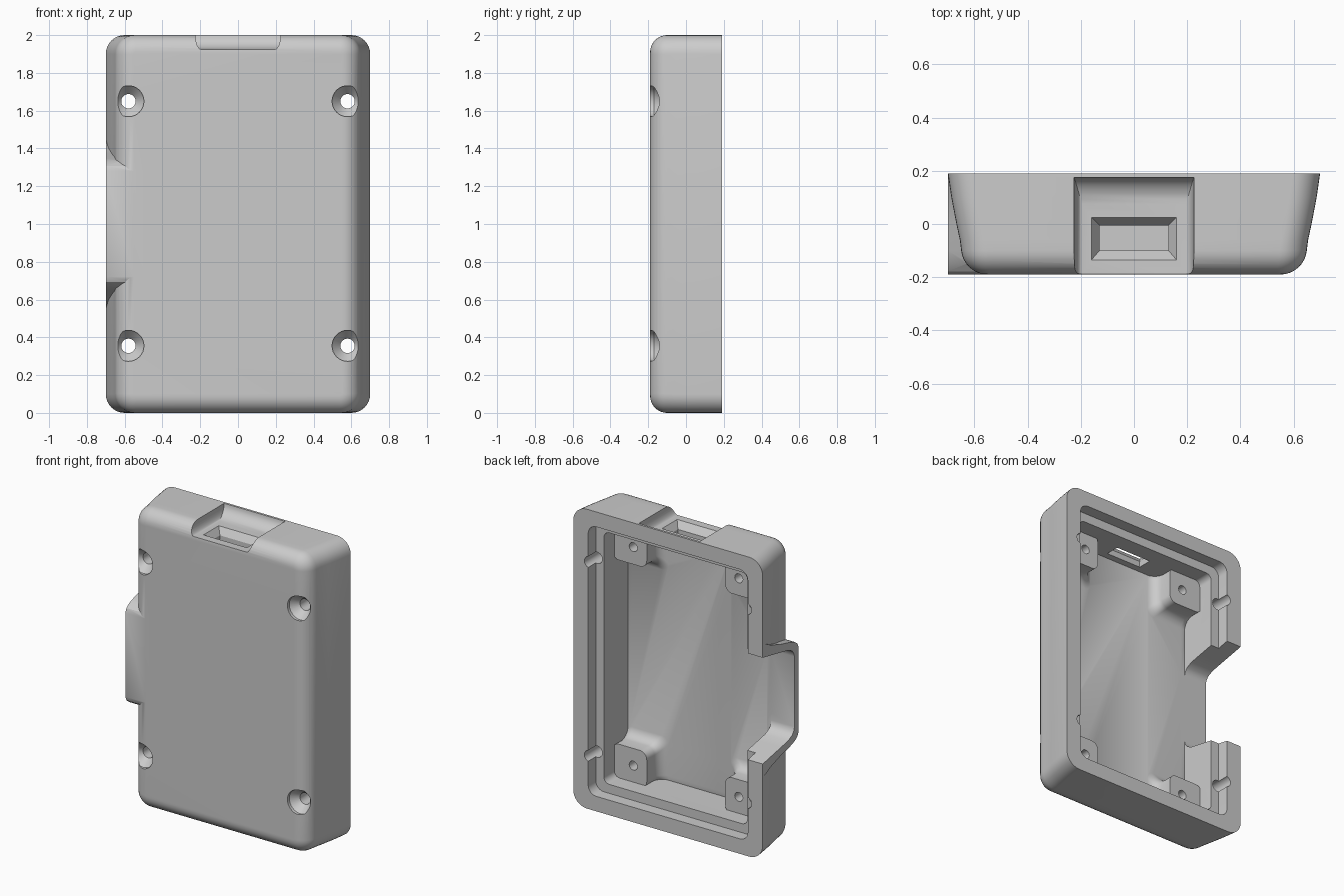
import bpy, bmesh
from math import sin, cos, pi, radians

if "Cube" in bpy.data.objects:
    bpy.data.objects.remove(bpy.data.objects["Cube"], do_unlink=True)

grey = bpy.data.materials.new("light grey plastic")
grey.use_nodes = True
grey.diffuse_color = (0.6, 0.6, 0.6, 1)
grey.node_tree.nodes["Principled BSDF"].inputs["Base Color"].default_value = grey.diffuse_color


def loft(name, rings):
    """Closed solid through a list of equal-length point rings."""
    bm = bmesh.new()
    loops = [[bm.verts.new(p) for p in ring] for ring in rings]
    n = len(loops[0])
    for a, b in zip(loops, loops[1:]):
        for i in range(n):
            j = (i + 1) % n
            bm.faces.new((a[i], a[j], b[j], b[i]))
    bm.faces.new(loops[0])
    bm.faces.new(loops[-1])
    bmesh.ops.recalc_face_normals(bm, faces=bm.faces)
    mesh = bpy.data.meshes.new(name)
    bm.to_mesh(mesh)
    bm.free()
    mesh.materials.append(grey)
    ob = bpy.data.objects.new(name, mesh)
    bpy.context.collection.objects.link(ob)
    return ob


def rounded(y, x0, x1, z0, z1, r, steps=8):
    """Rounded rectangle ring in the plane at depth y."""
    pts = []
    corners = ((x1 - r, z1 - r), (x0 + r, z1 - r), (x0 + r, z0 + r), (x1 - r, z0 + r))
    for k, (cx, cz) in enumerate(corners):
        for i in range(steps + 1):
            a = pi / 2 * (k + i / steps)
            pts.append((cx + r * cos(a), y, cz + r * sin(a)))
    return pts


def rect(z, hx, y0, y1):
    return [(-hx, y0, z), (hx, y0, z), (hx, y1, z), (-hx, y1, z)]


def circle(x, y, z, r, n=32):
    return [(x + r * cos(2 * pi * i / n), y, z + r * sin(2 * pi * i / n)) for i in range(n)]


def channel(name, x0, x1, profile):
    """Symmetric (y, half height) profile swept along x."""
    pts = profile + [(y, -h) for y, h in reversed(profile)]
    return loft(name, [[(x, y, 1 + h) for y, h in pts] for x in (x0, x1)])


def combine(tool, operation="DIFFERENCE"):
    mod = case.modifiers.new("boolean", "BOOLEAN")
    mod.operation = operation
    mod.solver = "EXACT"
    mod.object = tool
    bpy.context.view_layer.objects.active = case
    bpy.ops.object.modifier_apply(modifier=mod.name)
    bpy.data.objects.remove(tool, do_unlink=True)


# Outer shell: drafted sides and a rounded front edge
BACK, FRONT = 0.19, -0.19
rings = []
for y, hx in ((BACK, 0.7), (0.1, 0.687), (0.0, 0.668), (-0.06, 0.655)):
    rings.append(rounded(y, -hx, hx, 0, 2, 0.1))
R = 0.09
for i in range(9):
    a = pi / 2 * i / 8
    off = R * (1 - cos(a))
    hx = 0.65 - 0.008 * sin(a) - off
    rings.append(rounded(FRONT + R - R * sin(a), -hx, hx, off, 2 - off, 0.102 - off))
case = loft("enclosure_half", rings)

# Flared cable shelf on the right side
combine(channel("cable_shelf", -0.7, -0.5,
                [(BACK, 0.45), (0.1, 0.405), (0.0, 0.372), (-0.1, 0.348),
                 (-0.15, 0.33), (-0.178, 0.308), (FRONT, 0.28)]), "UNION")

# Inner cavity and the stepped rim
FLOOR = -0.145
combine(loft("cavity", [rounded(y, -0.53, 0.53, 0.16, 1.84, 0.04) for y in (FLOOR, 0.3)]))
combine(loft("rim_step", [rounded(y, -0.59, 0.59, 0.1, 1.9, 0.06) for y in (0.11, 0.3)]))

# Corner standoffs with a filleted foot
for sx in (-1, 1):
    for low in (True, False):
        rings = []
        for y, off in ((-0.16, 0.06), (FLOOR, 0.06), (-0.135, 0.035), (-0.12, 0.017),
                       (-0.1, 0.005), (-0.08, 0), (0.0, 0)):
            x0, x1 = sorted((sx * (0.29 - off), sx * 0.545))
            z0, z1 = (0.14, 0.385 + off) if low else (1.615 - off, 1.86)
            rings.append(rounded(y, x0, x1, z0, z1, 0.05 if y > -0.2 else 0))
        combine(loft("standoff", rings), "UNION")
        z = 0.27 if low else 1.73
        combine(loft("standoff_hole", [circle(sx * 0.39, y, z, 0.03, 20) for y in (-0.1, 0.1)]))

# Cable opening through the side wall
combine(channel("cable_opening", -0.8, -0.5,
                [(0.3, 0.375), (BACK, 0.355), (0.0, 0.318), (-0.08, 0.302),
                 (-0.12, 0.282), (-0.137, 0.262), (FLOOR, 0.235)]))

# Recess in the top edge, with curved sides and back
rings = []
for i in range(9):
    a = pi / 2 * i / 8
    rings.append(rect(1.925 + 0.075 * (1 - cos(a)), 0.195 + 0.03 * sin(a),
                      -0.3, 0.075 + 0.1 * sin(a)))
rings.append(rect(2.1, 0.225, -0.3, 0.175))
combine(loft("port_recess", rings))

# Bevelled port slot inside the recess
combine(loft("port_slot", [rect(1.95, 0.16, -0.135, 0.025), rect(1.925, 0.16, -0.135, 0.025),
                           rect(1.88, 0.13, -0.1, -0.005), rect(1.78, 0.13, -0.1, -0.005)]))

# Countersunk screw holes through the side walls
for x in (-0.58, 0.58):
    for z in (0.355, 1.65):
        combine(loft("screw_hole", [circle(x, y, z, r) for y, r in
                                    ((-0.3, 0.082), (-0.17, 0.082), (-0.12, 0.038), (0.3, 0.038))]))

bpy.ops.object.select_all(action="DESELECT")
case.select_set(True)
bpy.context.view_layer.objects.active = case
bpy.ops.object.shade_smooth_by_angle(angle=radians(28))
